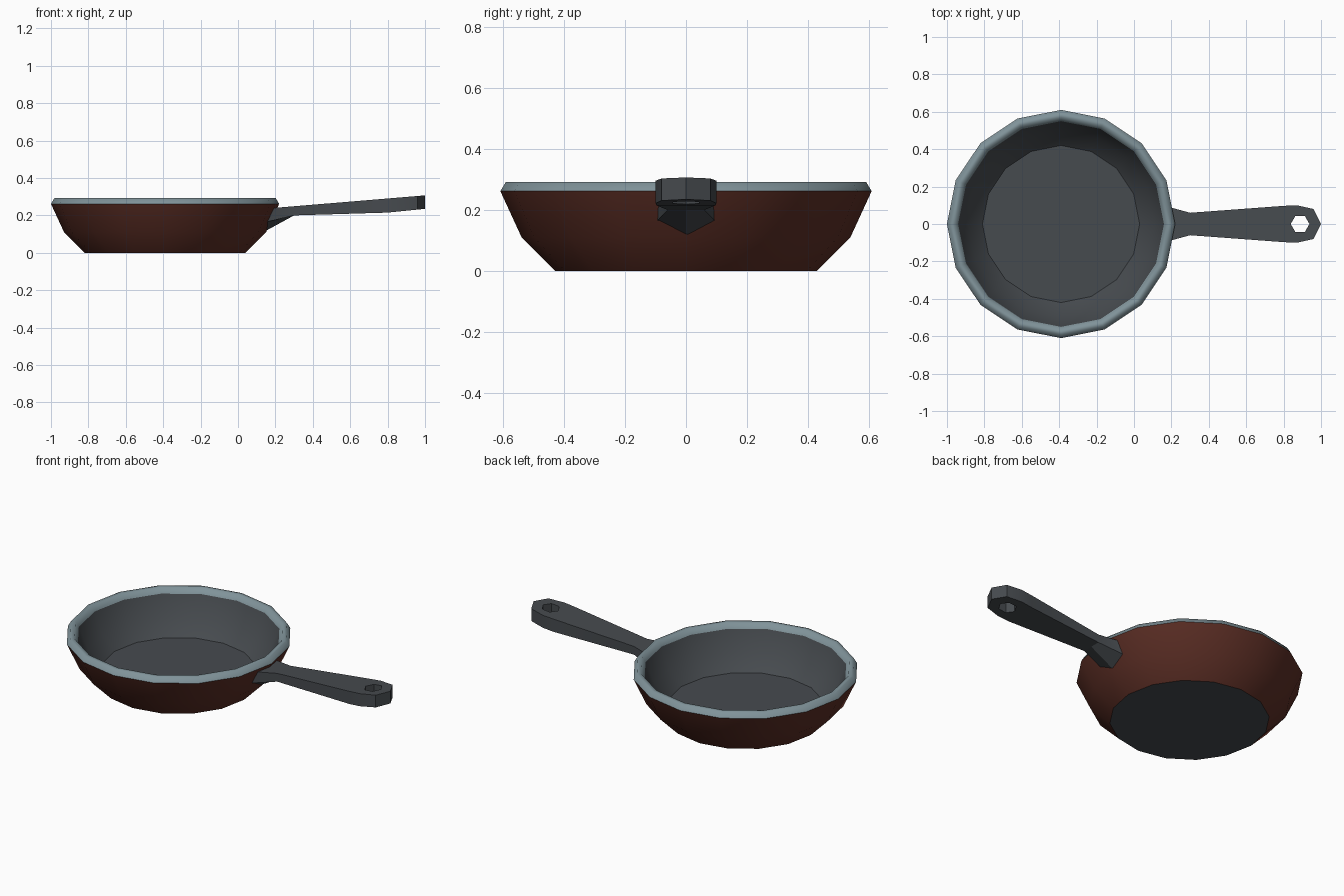
import bpy, bmesh, math

if "Cube" in bpy.data.objects:
    bpy.data.objects.remove(bpy.data.objects["Cube"])

SIDES = 16
CX = -0.39          # pan centre on x


def material(name, rgb):
    m = bpy.data.materials.new(name)
    m.diffuse_color = (*rgb, 1.0)
    m.use_nodes = True
    m.node_tree.nodes["Principled BSDF"].inputs["Base Color"].default_value = m.diffuse_color
    return m


brown = material("brown enamel", (0.105, 0.027, 0.018))
iron = material("dark iron", (0.062, 0.070, 0.078))
steel = material("blue grey rim", (0.215, 0.290, 0.320))


def finish(bm, name, mats, angle=None):
    me = bpy.data.meshes.new(name)
    bm.to_mesh(me)
    bm.free()
    ob = bpy.data.objects.new(name, me)
    bpy.context.collection.objects.link(ob)
    for m in mats:
        me.materials.append(m)
    if angle:
        bpy.ops.object.select_all(action='DESELECT')
        ob.select_set(True)
        bpy.context.view_layer.objects.active = ob
        bpy.ops.object.shade_smooth_by_angle(angle=math.radians(angle))
    return ob


def lathe(name, profile, mats, cap_start=False, cap_end=False, cap_index=0, angle=32):
    """Turn an (r, z) profile round the pan axis, with optional flat discs at its ends."""
    bm = bmesh.new()
    rings = []
    for r, z in profile:
        rings.append([bm.verts.new((CX + r * math.cos(2 * math.pi * i / SIDES),
                                    r * math.sin(2 * math.pi * i / SIDES), z))
                      for i in range(SIDES)])
    for a, b in zip(rings, rings[1:]):
        for i in range(SIDES):
            j = (i + 1) % SIDES
            bm.faces.new((a[i], a[j], b[j], b[i]))
    if cap_start:
        bm.faces.new(rings[0][::-1]).material_index = cap_index
    if cap_end:
        bm.faces.new(rings[-1]).material_index = cap_index
    return finish(bm, name, mats, angle)


# Pan: enamel outside with iron base, rolled rim, iron cooking surface
lathe("pan_outside", [(0.43, 0), (0.54, 0.11), (0.61, 0.262)], [brown, iron],
      cap_start=True, cap_index=1)
lathe("pan_rim", [(0.61, 0.262), (0.592, 0.292), (0.568, 0.292), (0.55, 0.262)],
      [steel], angle=70)
lathe("pan_inside", [(0.55, 0.262), (0.50, 0.14), (0.42, 0.06)], [iron], cap_end=True)


# Handle: lofted cross-sections, each (top half-width, x, z), (side ...), (keel ...)
def top_z(x):
    return 0.224 + 0.083 * x


def section(bm, x, w, bottom):
    pts = [(x, -w, top_z(x)), (x, -w, bottom), (x, 0, bottom), (x, w, bottom), (x, w, top_z(x))]
    return [bm.verts.new(p) for p in pts]


bm = bmesh.new()
root = [bm.verts.new(p) for p in [(0.19, -0.09, top_z(0.19)), (0.145, -0.096, 0.163),
                                  (0.135, 0, 0.110), (0.145, 0.096, 0.163),
                                  (0.19, 0.09, top_z(0.19))]]
secs = [root, section(bm, 0.30, 0.06, 0.20), section(bm, 0.80, 0.097, 0.215),
        section(bm, 0.87, 0.10, 0.222), section(bm, 0.96, 0.08, 0.231)]
for a, b in zip(secs, secs[1:]):
    for i in range(5):
        j = (i + 1) % 5
        bm.faces.new((a[i], a[j], b[j], b[i]))
bm.faces.new(root)
# pointed tail end
e = secs[-1]
tip_t = bm.verts.new((1.0, 0, top_z(1.0)))
tip_b = bm.verts.new((1.0, 0, 0.235))
bm.faces.new((e[0], e[4], tip_t))
bm.faces.new((e[0], tip_t, tip_b, e[1]))
bm.faces.new((e[4], e[3], tip_b, tip_t))
bm.faces.new((e[1], tip_b, e[2]))
bm.faces.new((e[2], tip_b, e[3]))
bmesh.ops.recalc_face_normals(bm, faces=bm.faces[:])
handle = finish(bm, "handle", [iron], 25)

# Hexagonal hanging hole
bpy.ops.mesh.primitive_cylinder_add(vertices=6, radius=0.05, depth=0.4,
                                    location=(0.888, 0, 0.26),
                                    rotation=(0, 0, math.radians(30)))
cutter = bpy.context.object
cutter.name = "hole_cutter"
cutter.data.materials.append(iron)
cutter.hide_render = True
cutter.hide_set(True)
mod = handle.modifiers.new("hanging_hole", 'BOOLEAN')
mod.operation = 'DIFFERENCE'
mod.solver = 'EXACT'
mod.object = cutter
